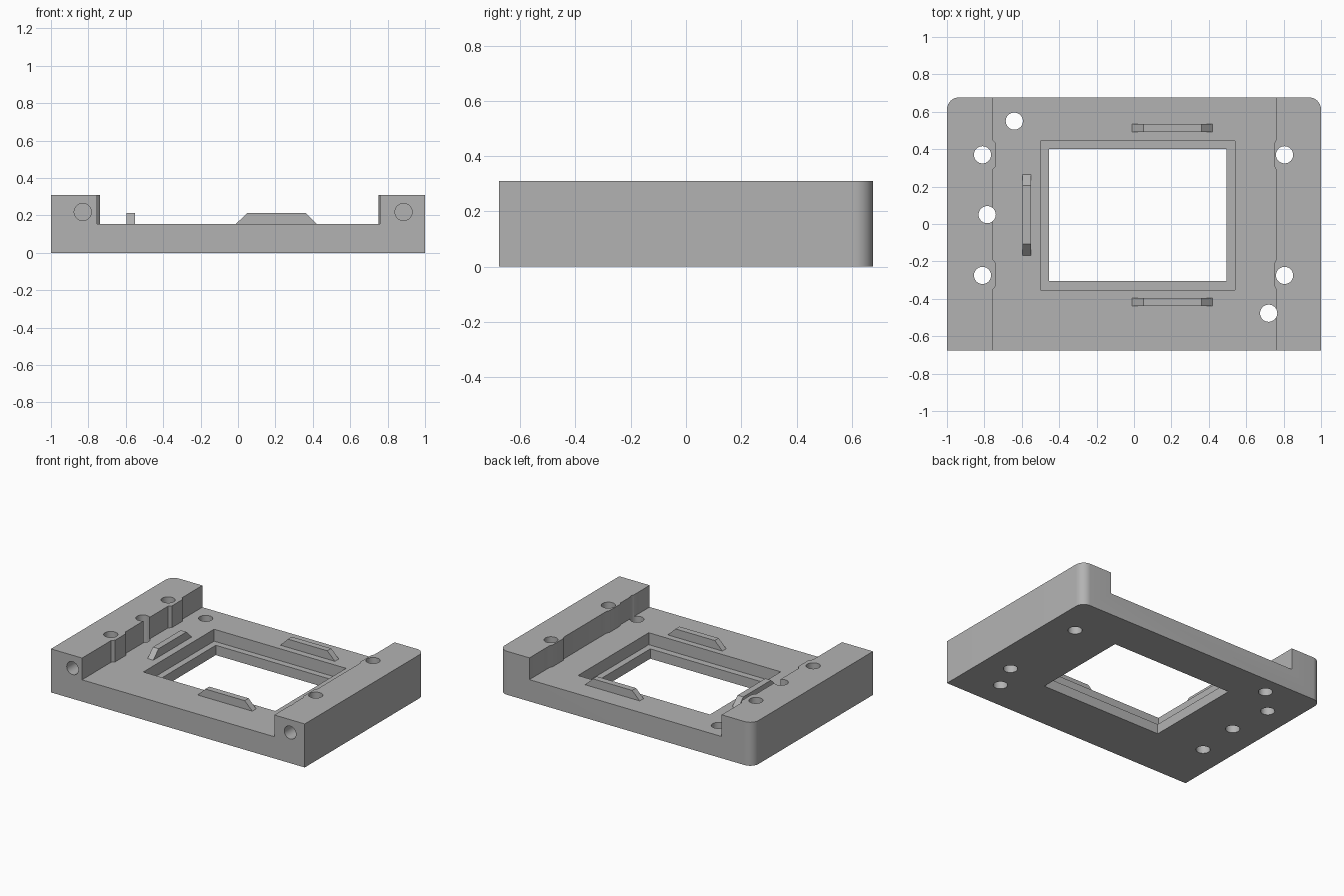
import bpy, bmesh, math
from mathutils import Matrix, Vector

if "Cube" in bpy.data.objects:
    bpy.data.objects.remove(bpy.data.objects["Cube"], do_unlink=True)

HALF_Y, TOP, DECK, LEDGE, HOLE_R = 0.677, 0.31, 0.155, 0.07, 0.046

grey = bpy.data.materials.new("plain grey")
grey.use_nodes = True
grey.diffuse_color = (0.45, 0.45, 0.45, 1)
grey.node_tree.nodes["Principled BSDF"].inputs["Base Color"].default_value = grey.diffuse_color


def prism(name, outline, lo, hi, place=lambda u, v, w: (u, v, w)):
    """Extrude a 2D outline from lo to hi; place maps (u, v, depth) to xyz."""
    bm = bmesh.new()
    face = bm.faces.new([bm.verts.new(place(u, v, lo)) for u, v in outline])
    shift = Vector(place(0, 0, hi)) - Vector(place(0, 0, lo))
    new = bmesh.ops.extrude_face_region(bm, geom=[face])["geom"]
    bmesh.ops.translate(bm, vec=shift, verts=[g for g in new if isinstance(g, bmesh.types.BMVert)])
    bmesh.ops.recalc_face_normals(bm, faces=bm.faces)
    mesh = bpy.data.meshes.new(name)
    bm.to_mesh(mesh)
    bm.free()
    mesh.materials.append(grey)
    obj = bpy.data.objects.new(name, mesh)
    bpy.context.collection.objects.link(obj)
    return obj


def rect(x0, x1, y0, y1):
    return [(x0, y0), (x1, y0), (x1, y1), (x0, y1)]


def arc(cx, cy, r, start, end, n):
    steps = [math.radians(start + (end - start) * i / n) for i in range(n + 1)]
    return [(cx + r * math.cos(a), cy + r * math.sin(a)) for a in steps]


def circle(cx, cy):
    return arc(cx, cy, HOLE_R, 0, 360, 32)[:-1]


def cut(target, cutter):
    cutter.hide_render = True
    mod = target.modifiers.new("cut", "BOOLEAN")
    mod.operation, mod.solver, mod.object = "DIFFERENCE", "EXACT", cutter
    bpy.context.view_layer.objects.active = target
    bpy.ops.object.modifier_apply(modifier=mod.name)
    bpy.data.objects.remove(cutter, do_unlink=True)


# Block with two rounded rear corners
R = 0.065
block = [(-1, -HALF_Y), (1, -HALF_Y)]
block += arc(1 - R, HALF_Y - R, R, 0, 90, 10) + arc(R - 1, HALF_Y - R, R, 90, 180, 10)
frame = prism("frame", block, 0, TOP)


# Channel between the rails, leaving shallow bosses beside the screw holes
def wall(x, boss):
    pts = [(x, -0.8)]
    for y in (-0.27, 0.37):
        pts += [(x, y - 0.08), (x + boss, y - 0.06), (x + boss, y + 0.06), (x, y + 0.08)]
    return pts + [(x, 0.8)]


channel = wall(0.76, -0.01) + wall(-0.755, 0.018)[::-1]
cut(frame, prism("channel_cutter", channel, DECK, 0.5))

# Window with a stepped ledge
cut(frame, prism("recess_cutter", rect(-0.5, 0.54, -0.352, 0.445), LEDGE, 0.4))
cut(frame, prism("window_cutter", rect(-0.455, 0.495, -0.305, 0.4), -0.1, 0.4))

# Vertical through holes
holes = [(-0.81, 0.37), (-0.81, -0.275), (0.805, 0.37), (0.805, -0.275),
         (-0.785, 0.05), (-0.64, 0.55), (0.72, -0.477)]
for x, y in holes:
    cut(frame, prism("hole_cutter", circle(x, y), -0.1, 0.5))

# Blind holes in the front ends of the rails
for x in (-0.83, 0.885):
    cut(frame, prism("end_hole_cutter", circle(x, 0.218), -0.8, -0.42,
                     lambda u, v, w: (u, w, v)))

# Tapered locating ribs around the window
def rib_outline(start, end):
    return [(start, DECK), (end, DECK), (end - 0.06, 0.214), (start + 0.06, 0.214)]


for name, y in (("rear_rib", 0.513), ("front_rib", -0.417)):
    prism(name, rib_outline(-0.01, 0.42), y - 0.022, y + 0.022, lambda u, v, w: (u, w, v))
prism("right_rib", rib_outline(-0.168, 0.265), -0.595, -0.55, lambda u, v, w: (w, u, v))

# Smooth the bores and rounded corners, keep the edges crisp
bpy.ops.object.select_all(action="DESELECT")
frame.select_set(True)
bpy.context.view_layer.objects.active = frame
bpy.ops.object.shade_smooth_by_angle(angle=math.radians(30))
